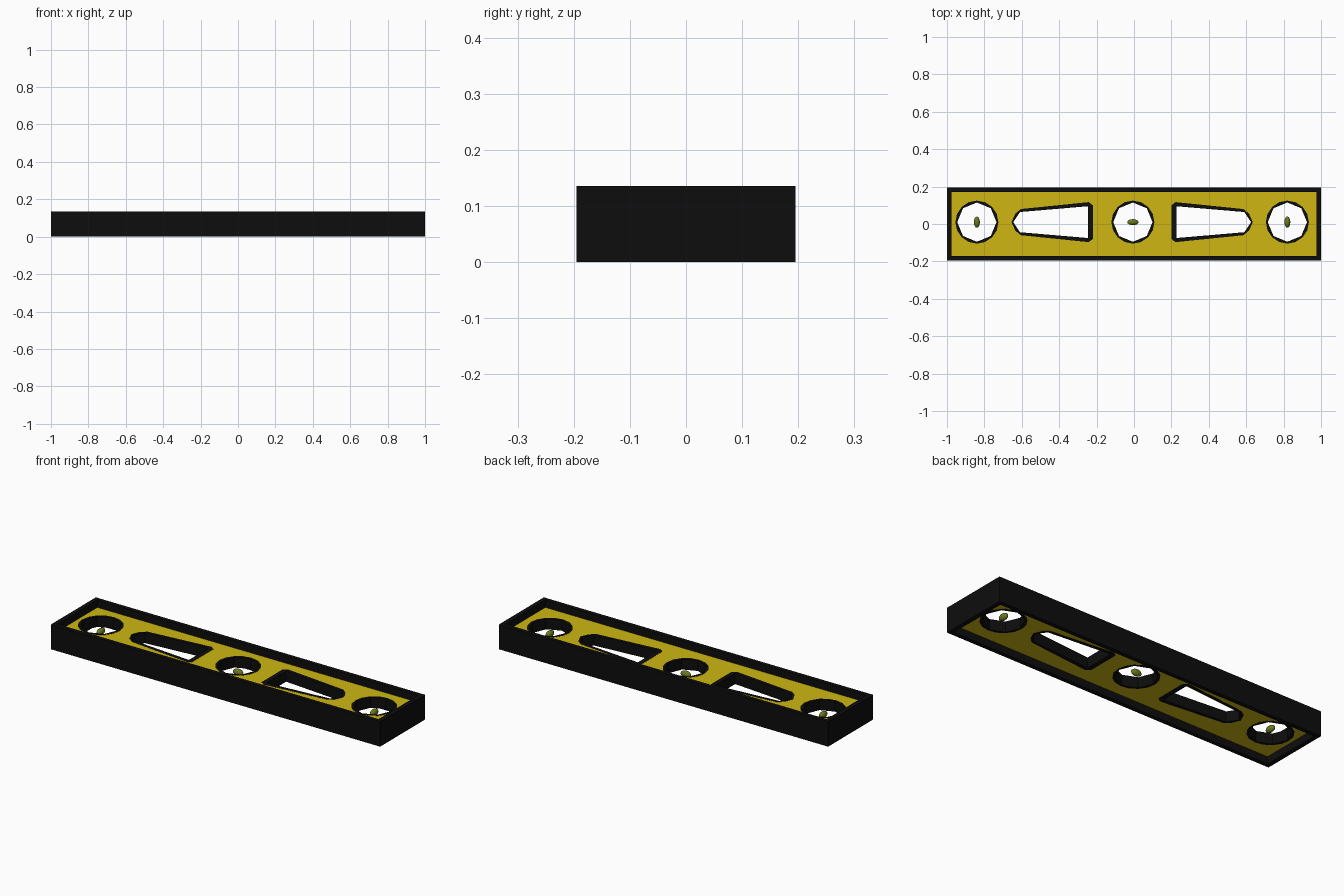
import bpy
from math import cos, sin, tau

cube = bpy.data.objects.get("Cube")
if cube:
    bpy.data.objects.remove(cube, do_unlink=True)


def material(name, rgb):
    m = bpy.data.materials.new(name)
    m.use_nodes = True
    m.diffuse_color = (*rgb, 1)
    m.node_tree.nodes["Principled BSDF"].inputs["Base Color"].default_value = (*rgb, 1)
    return m


black = material("black", (0.004, 0.004, 0.004))
yellow = material("yellow", (0.62, 0.47, 0.006))
olive = material("olive", (0.15, 0.19, 0.015))

HEIGHT = 0.136
MID = HEIGHT / 2
CX, CY = -0.01, 0.01      # centre of the window layout


def slab(name, loops, half, mat):
    """Extrude flat outlines (outer loop first, then holes) about mid height."""
    curve = bpy.data.curves.new(name, "CURVE")
    curve.dimensions, curve.fill_mode, curve.extrude = "2D", "BOTH", half
    for loop in loops:
        spline = curve.splines.new("POLY")
        spline.points.add(len(loop) - 1)
        for p, (x, y) in zip(spline.points, loop):
            p.co = (x, y, 0, 1)
        spline.use_cyclic_u = True
    temp = bpy.data.objects.new("outline", curve)
    bpy.context.collection.objects.link(temp)
    dg = bpy.context.evaluated_depsgraph_get()
    mesh = bpy.data.meshes.new_from_object(temp.evaluated_get(dg))
    bpy.data.objects.remove(temp, do_unlink=True)
    mesh.name = name
    mesh.materials.clear()
    mesh.materials.append(mat)
    for f in mesh.polygons:
        f.use_smooth = False
        f.material_index = 0
    obj = bpy.data.objects.new(name, mesh)
    obj.location.z = MID
    bpy.context.collection.objects.link(obj)
    return obj


def rectangle(x, y):
    return [(-x, -y), (x, -y), (x, y), (-x, y)]


def polygon(cx, r, n):
    return [(cx + r * cos(tau * i / n), CY + r * sin(tau * i / n)) for i in range(n)]


def window(half_profile, side):
    """Mirror the upper half of a tapered window and place it on one side."""
    lower = [(u, -v) for u, v in reversed(half_profile) if v > 0]
    return [(CX + side * u, CY + v) for u, v in half_profile + lower]


# Outer frame
slab("outer_frame", [rectangle(1, 0.195), rectangle(0.975, 0.172)], MID, black)

# Window outlines: tapered ones and round vial openings
OUTER = [(0.21, 0.09), (0.232, 0.107), (0.595, 0.07), (0.625, 0.045), (0.645, 0)]
INNER = [(0.236, 0.085), (0.60, 0.054), (0.636, 0)]
rims = {}
for side, word in ((-1, "right"), (1, "left")):
    rims[word + "_tapered_rim"] = (window(OUTER, side), window(INNER, side))
vials = {"right": CX - 0.83, "middle": CX + 0.004, "left": CX + 0.83}
for word, x in vials.items():
    rims[word + "_vial_rim"] = (polygon(x, 0.115, 16), polygon(x, 0.105, 8))

# Web plate with openings, and the black rims lining them
slab("web_plate", [rectangle(0.98, 0.177)] + [r[0] for r in rims.values()], 0.028, yellow)
for name, loops in rims.items():
    slab(name, loops, 0.029, black)

# Vial bubbles: the middle one lies lengthwise, the end ones crosswise
for word, x in vials.items():
    bpy.ops.mesh.primitive_uv_sphere_add(segments=16, ring_count=10, radius=1,
                                         location=(x, CY, MID - 0.006))
    bubble = bpy.context.object
    bubble.name = word + "_vial"
    bubble.scale = (0.03, 0.016, 0.018) if word == "middle" else (0.016, 0.03, 0.018)
    bubble.data.materials.append(olive)
    bpy.ops.object.shade_smooth()
